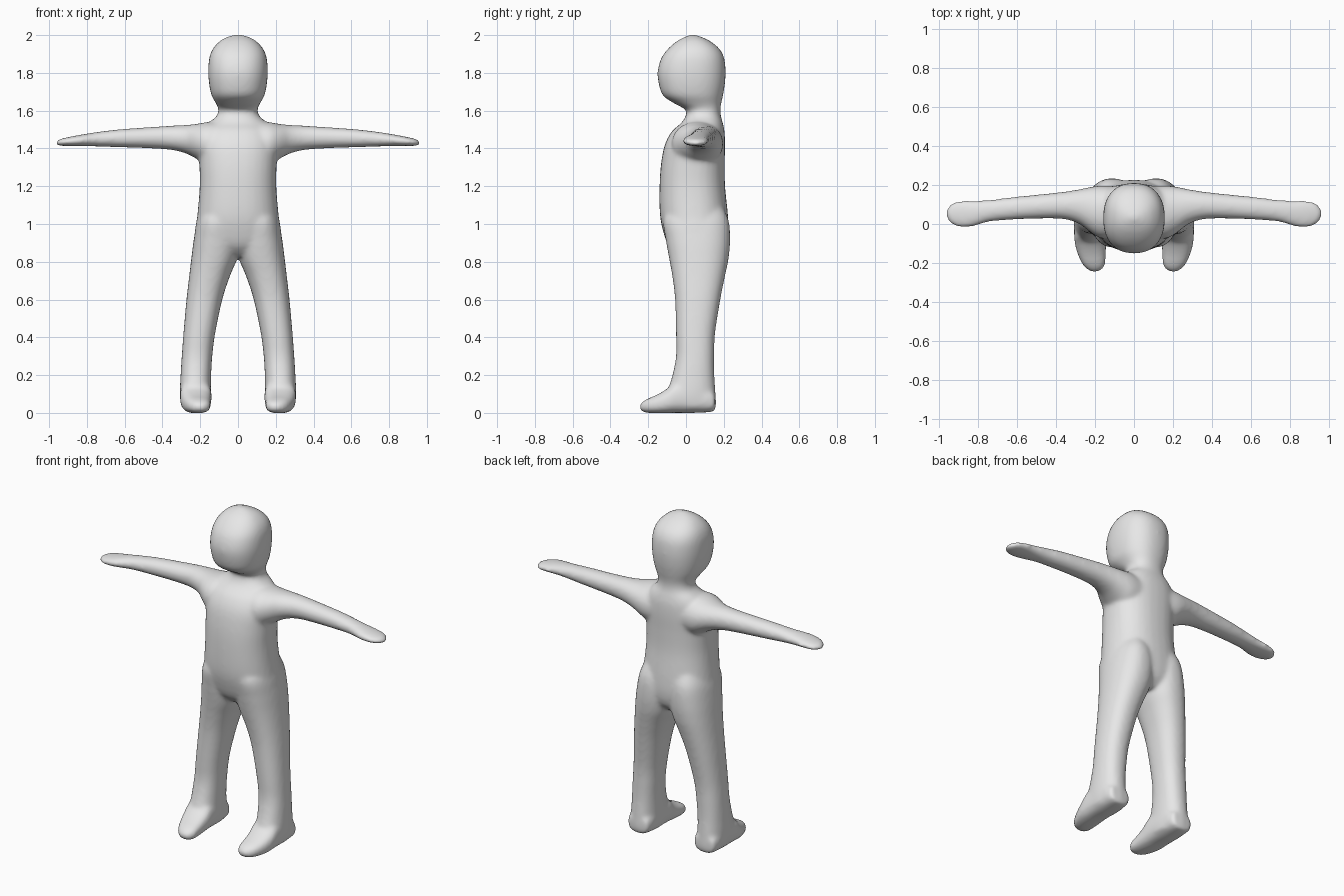
import bpy, bmesh, math
from mathutils import Vector

SIDES = 32
bm = bmesh.new()


def spline(rows, steps=5):
    """Smooth curve through the rows (Catmull-Rom)."""
    pts = [Vector(r) for r in rows]
    out = []
    for i in range(len(pts) - 1):
        p0, p1 = pts[max(i - 1, 0)], pts[i]
        p2, p3 = pts[i + 1], pts[min(i + 2, len(pts) - 1)]
        for s in range(steps):
            t = s / steps
            out.append(0.5 * (2 * p1 + (p2 - p0) * t
                              + (2 * p0 - 5 * p1 + 4 * p2 - p3) * t * t
                              + (3 * p1 - p0 - 3 * p2 + p3) * t ** 3))
    return out + [pts[-1]]


def loft(rows, place, power=2.3):
    """Closed tube of rounded sections; row = position, a min, a max, b min, b max."""
    rings = []
    for t, a0, a1, b0, b1 in spline(rows):
        ring = []
        for k in range(SIDES):
            ang = 2 * math.pi * k / SIDES
            c, s = math.cos(ang), math.sin(ang)
            u = math.copysign(abs(c) ** (2 / power), c)
            v = math.copysign(abs(s) ** (2 / power), s)
            a = (a0 + a1) / 2 + u * (a1 - a0) / 2
            b = (b0 + b1) / 2 + v * (b1 - b0) / 2
            ring.append(bm.verts.new(place(t, a, b)))
        rings.append(ring)
    for r0, r1 in zip(rings, rings[1:]):
        for k in range(SIDES):
            n = (k + 1) % SIDES
            bm.faces.new((r0[k], r0[n], r1[n], r1[k]))
    bm.faces.new(rings[0])
    bm.faces.new(rings[-1])


# Torso, neck and head: height, half width, front y, back y
trunk = [
    (0.83, 0.10, -0.04, 0.17), (0.88, 0.20, -0.09, 0.21),
    (0.95, 0.228, -0.118, 0.225), (1.05, 0.215, -0.138, 0.222),
    (1.20, 0.203, -0.14, 0.207), (1.32, 0.205, -0.132, 0.205),
    (1.42, 0.21, -0.112, 0.207), (1.49, 0.19, -0.075, 0.204),
    (1.535, 0.155, -0.025, 0.195), (1.57, 0.115, -0.003, 0.185),
    (1.605, 0.103, -0.003, 0.182), (1.64, 0.118, -0.065, 0.187),
    (1.68, 0.14, -0.122, 0.196), (1.74, 0.153, -0.144, 0.206),
    (1.81, 0.158, -0.15, 0.21), (1.88, 0.152, -0.13, 0.202),
    (1.93, 0.132, -0.093, 0.175), (1.97, 0.094, -0.045, 0.125),
    (1.993, 0.05, 0.0, 0.075), (2.002, 0.012, 0.025, 0.045),
]
loft([(z, -w, w, y0, y1) for z, w, y0, y1 in trunk], lambda t, a, b: (a, b, t))

# Leg: height, inner x, outer x, front y, back y
leg = [
    (0.015, 0.17, 0.27, -0.06, 0.13), (0.03, 0.148, 0.298, -0.09, 0.158),
    (0.10, 0.143, 0.308, -0.10, 0.157), (0.20, 0.142, 0.304, -0.072, 0.15),
    (0.30, 0.136, 0.298, -0.053, 0.149), (0.42, 0.121, 0.289, -0.053, 0.154),
    (0.60, 0.083, 0.273, -0.058, 0.182), (0.72, 0.044, 0.259, -0.072, 0.206),
    (0.82, 0.004, 0.247, -0.09, 0.226), (0.92, -0.01, 0.234, -0.108, 0.234),
    (1.02, 0.0, 0.215, -0.12, 0.226), (1.10, 0.02, 0.18, -0.08, 0.19),
]
# Foot: y, inner x, outer x, sole, top
foot = [
    (0.155, 0.18, 0.27, 0.02, 0.09), (0.14, 0.155, 0.295, 0.006, 0.12),
    (0.05, 0.143, 0.305, 0.0, 0.17), (-0.05, 0.14, 0.307, 0.0, 0.17),
    (-0.10, 0.142, 0.303, -0.001, 0.128), (-0.15, 0.144, 0.29, -0.002, 0.098),
    (-0.20, 0.147, 0.268, 0.0, 0.076), (-0.228, 0.158, 0.245, 0.005, 0.06),
    (-0.245, 0.185, 0.22, 0.02, 0.043),
]
# Arm and hand: x, front y, back y, bottom, top
arm = [
    (0.06, -0.06, 0.19, 1.30, 1.545), (0.16, -0.075, 0.197, 1.31, 1.54),
    (0.22, -0.045, 0.19, 1.345, 1.53), (0.28, 0.0, 0.178, 1.375, 1.524),
    (0.36, 0.025, 0.165, 1.393, 1.52), (0.48, 0.028, 0.152, 1.401, 1.512),
    (0.62, 0.022, 0.138, 1.406, 1.502), (0.74, 0.012, 0.123, 1.41, 1.488),
    (0.82, -0.012, 0.12, 1.412, 1.475), (0.88, -0.019, 0.12, 1.413, 1.464),
    (0.93, -0.003, 0.108, 1.413, 1.453), (0.955, 0.022, 0.083, 1.416, 1.444),
    (0.962, 0.042, 0.062, 1.423, 1.435),
]
for side in (-1, 1):
    loft(leg, lambda t, a, b: (side * a, b, t))
    loft(foot, lambda t, a, b: (side * a, t, b), 2.6)
    loft(arm, lambda t, a, b: (side * t, a, b), 2.1)

bmesh.ops.recalc_face_normals(bm, faces=bm.faces[:])
mesh = bpy.data.meshes.new("body")
bm.to_mesh(mesh)
bm.free()
body = bpy.data.objects.new("body", mesh)
bpy.context.collection.objects.link(body)

# One plain grey colour
grey = bpy.data.materials.new("light_grey")
grey.diffuse_color = (0.8, 0.8, 0.8, 1)
mesh.materials.append(grey)

# Fuse the parts into one skin and soften the joins
remesh = body.modifiers.new("fuse", 'REMESH')
remesh.mode = 'VOXEL'
remesh.voxel_size = 0.01
remesh.use_smooth_shade = True
soften = body.modifiers.new("soften", 'SMOOTH')
soften.factor = 0.5
soften.iterations = 14
